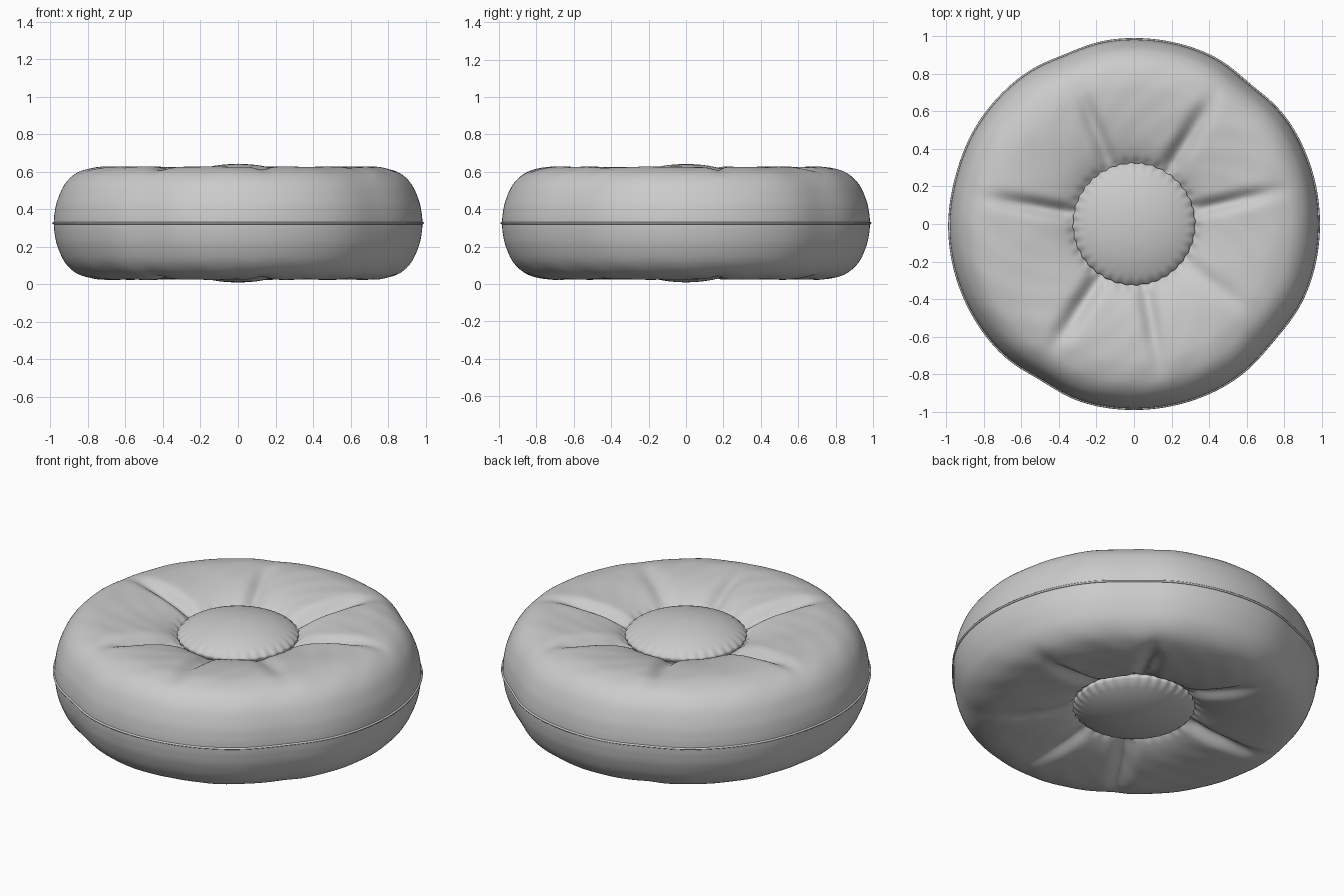
import bpy, bmesh
from math import sin, cos, pi, radians, exp, atan2, hypot

if "Cube" in bpy.data.objects:
    bpy.data.objects.remove(bpy.data.objects["Cube"])

MID = 0.325      # height of the seam
N = 256          # segments around

# crease: angle in degrees, depth, angular width
CREASES = [(170, .050, .085), (112, .035, .09), (58, .055, .10), (13, .045, .08),
           (-37, .018, .10), (-80, .035, .09), (-123, .055, .10)]
# soft flats in the outer outline: angle, depth, width
FLATS = [(112, .014, .16), (50, .020, .17), (-40, .018, .2), (-121, .020, .17), (165, .006, .2)]


def bump(a, deg, width):
    d = (a - radians(deg) + pi) % (2 * pi) - pi
    return exp(-(d / width) ** 2)


def smooth(x, lo, hi):
    t = min(1, max(0, (x - lo) / (hi - lo)))
    return t * t * (3 - 2 * t)


def spline(pts, steps):
    p = [pts[0]] + pts + [pts[-1]]
    out = []
    for i in range(1, len(p) - 2):
        for s in range(steps):
            t = s / steps
            out.append(tuple(.5 * (2 * b + (c - a) * t + (2 * a - 5 * b + 4 * c - d) * t * t
                                   + (3 * b - a - 3 * c + d) * t ** 3)
                             for a, b, c, d in zip(*p[i - 1:i + 3])))
    return out + [pts[-1]]


def lathe(name, profile, deform, closed=False):
    bm = bmesh.new()
    rings = []
    for r, z in profile:
        if r < 1e-6:
            rings.append([bm.verts.new((0, 0, z))] * N)
        else:
            rings.append([bm.verts.new(deform(r, z, 2 * pi * i / N)) for i in range(N)])
    pairs = list(zip(rings, rings[1:])) + ([(rings[-1], rings[0])] if closed else [])
    for lo, hi in pairs:
        for i in range(N):
            j = (i + 1) % N
            bm.faces.new(list(dict.fromkeys((lo[i], lo[j], hi[j], hi[i]))))
    bmesh.ops.recalc_face_normals(bm, faces=bm.faces)
    for f in bm.faces:
        f.smooth = True
    me = bpy.data.meshes.new(name)
    bm.to_mesh(me)
    bm.free()
    ob = bpy.data.objects.new(name, me)
    bpy.context.collection.objects.link(ob)
    return ob


def outline(r, a):
    f = sum(d * bump(a, g, w) for g, d, w in FLATS)
    return r * (1 - f * smooth(r, .6, .9))


# puffed cushion, upper and lower halves share one profile
def cushion_shape(r, z, a):
    s = 1 if z >= MID else -1
    top = smooth(abs(z - MID), .1, .27)
    fade = smooth(r, .24, .40) * (1 - smooth(r, .5, .92))
    # folds narrow towards the rim so they stay a constant width
    h = -sum(d * bump(a, g, w * .5 / max(r, .35)) for g, d, w in CREASES) * fade
    h += .0018 * sin(17 * a + 9 * r) * sin(23 * r + 5 * a) * smooth(r, .35, .6)
    h += .004 * sin(36 * a) * exp(-((r - .33) / .025) ** 2)
    rr = outline(r, a)
    return rr * cos(a), rr * sin(a), z + s * h * top


upper = spline([(.26, .495), (.32, .530), (.37, .566), (.45, .596), (.56, .617), (.68, .626),
                (.77, .621), (.86, .592), (.925, .532), (.965, .445), (.980, .375),
                (.984, MID)], 6)
lower = [(r, 2 * MID - z) for r, z in reversed(upper[:-1])]
lathe("cushion", upper + lower, cushion_shape)


# thin piping along the seam
def seam_shape(r, z, a):
    rr = outline(r, a)
    return rr * cos(a), rr * sin(a), z


lathe("seam_piping", [(.985 + .007 * cos(t * pi / 4), MID + .006 * sin(t * pi / 4))
                      for t in range(8)], seam_shape, closed=True)


# domed button with gathered edge, top and mirrored bottom
def button_shape(r, z, a):
    rr = r * (1 + .010 * sin(36 * a) * smooth(r, .26, .32))
    return rr * cos(a), rr * sin(a), z


dome = spline([(0, .642), (.1, .635), (.2, .614), (.28, .583), (.317, .557), (.325, .540),
               (.31, .520), (.25, .495)], 4)
lathe("button_top", dome, button_shape)
lathe("button_bottom", [(r, 2 * MID - z) for r, z in dome], button_shape)
